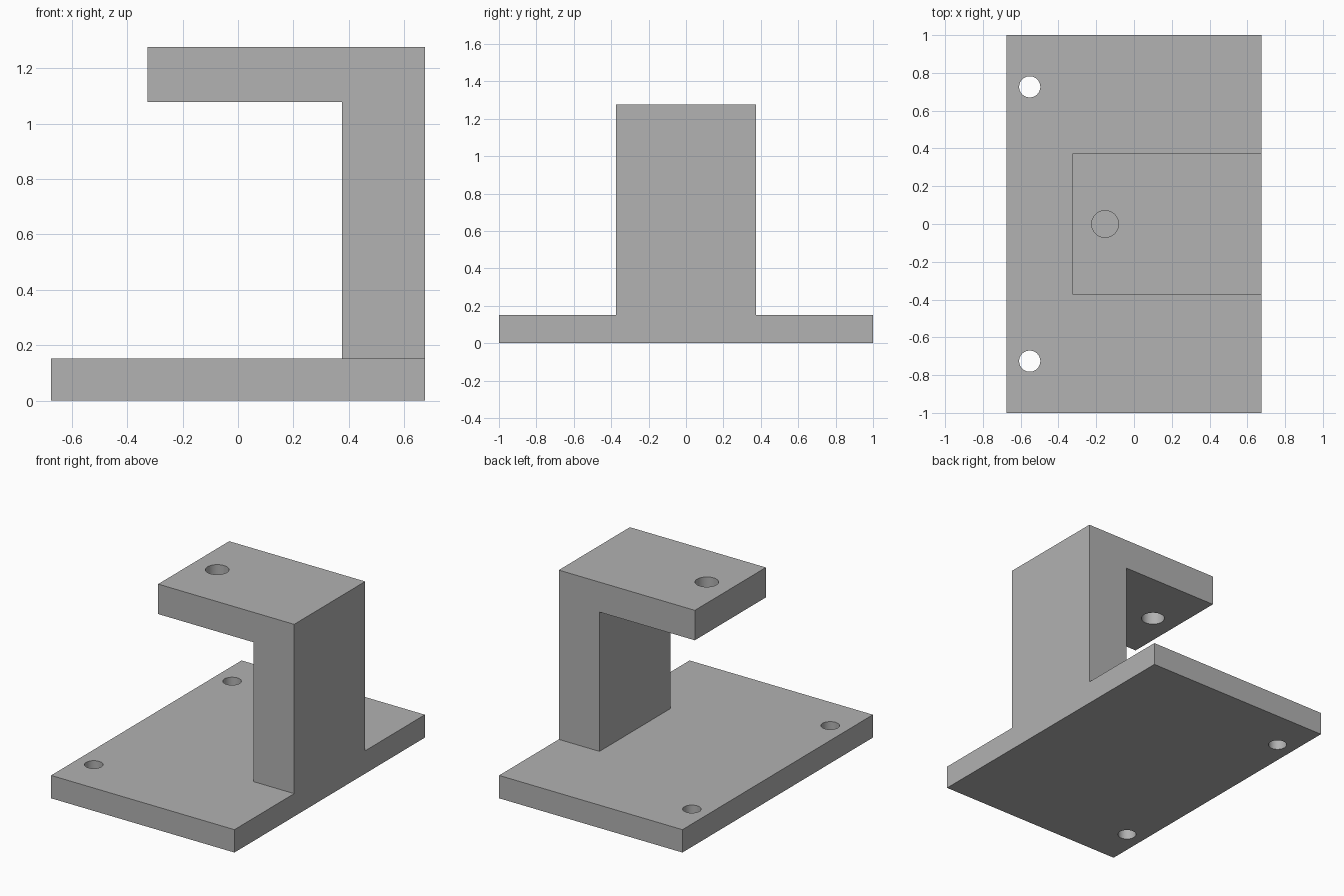
import bpy
import bmesh
from mathutils import Matrix, Vector

cube = bpy.data.objects.get("Cube")
if cube:
    bpy.data.objects.remove(cube, do_unlink=True)

grey = bpy.data.materials.new("plain grey")
grey.use_nodes = True
colour = (0.445, 0.445, 0.445, 1)
grey.diffuse_color = colour
grey.node_tree.nodes["Principled BSDF"].inputs["Base Color"].default_value = colour

BASE_T = 0.152
HALF_X = 0.674


def add_object(name, bm):
    bmesh.ops.recalc_face_normals(bm, faces=bm.faces)
    mesh = bpy.data.meshes.new(name)
    bm.to_mesh(mesh)
    bm.free()
    mesh.materials.append(grey)
    obj = bpy.data.objects.new(name, mesh)
    bpy.context.collection.objects.link(obj)
    return obj


def extrude_profile(name, points, half_y):
    """Extrude an x-z outline along y."""
    bm = bmesh.new()
    face = bm.faces.new([bm.verts.new((x, -half_y, z)) for x, z in points])
    side = bmesh.ops.extrude_face_region(bm, geom=[face])["geom"]
    verts = [v for v in side if isinstance(v, bmesh.types.BMVert)]
    bmesh.ops.translate(bm, verts=verts, vec=Vector((0, 2 * half_y, 0)))
    return add_object(name, bm)


def hole_cutter(name, x, y, z, radius):
    bm = bmesh.new()
    bmesh.ops.create_cone(bm, cap_ends=True, segments=48, radius1=radius, radius2=radius,
                          depth=0.6, matrix=Matrix.Translation((x, y, z)))
    obj = add_object(name, bm)
    obj.hide_render = True
    return obj


def combine(target, tool, operation):
    """Apply a boolean and discard the tool object."""
    mod = target.modifiers.new(operation.title(), 'BOOLEAN')
    mod.operation = operation
    mod.solver = 'EXACT'
    mod.object = tool
    bpy.context.view_layer.objects.active = target
    bpy.ops.object.modifier_apply(modifier=mod.name)
    bpy.data.objects.remove(tool, do_unlink=True)


# Base plate
bracket = extrude_profile("bracket", [(-HALF_X, 0), (HALF_X, 0),
                                      (HALF_X, BASE_T), (-HALF_X, BASE_T)], 1)

# Upright post with overhanging arm, sunk into the plate and merged with it
top, under, post_x, arm_x = 1.277, 1.078, 0.375, -0.326
post = extrude_profile("post_and_arm", [(post_x, 0.05), (HALF_X, 0.05), (HALF_X, top),
                                        (arm_x, top), (arm_x, under), (post_x, under)], 0.373)
combine(bracket, post, 'UNION')

# Mounting holes in the plate and a larger hole in the arm
for side in (-1, 1):
    combine(bracket, hole_cutter("plate_hole_cutter", -0.552, side * 0.726, 0.1, 0.056), 'DIFFERENCE')
combine(bracket, hole_cutter("arm_hole_cutter", -0.153, 0, 1.18, 0.071), 'DIFFERENCE')

# Smooth hole walls, sharp block edges
bpy.ops.object.select_all(action='DESELECT')
bracket.select_set(True)
bpy.context.view_layer.objects.active = bracket
bpy.ops.object.shade_smooth_by_angle()
